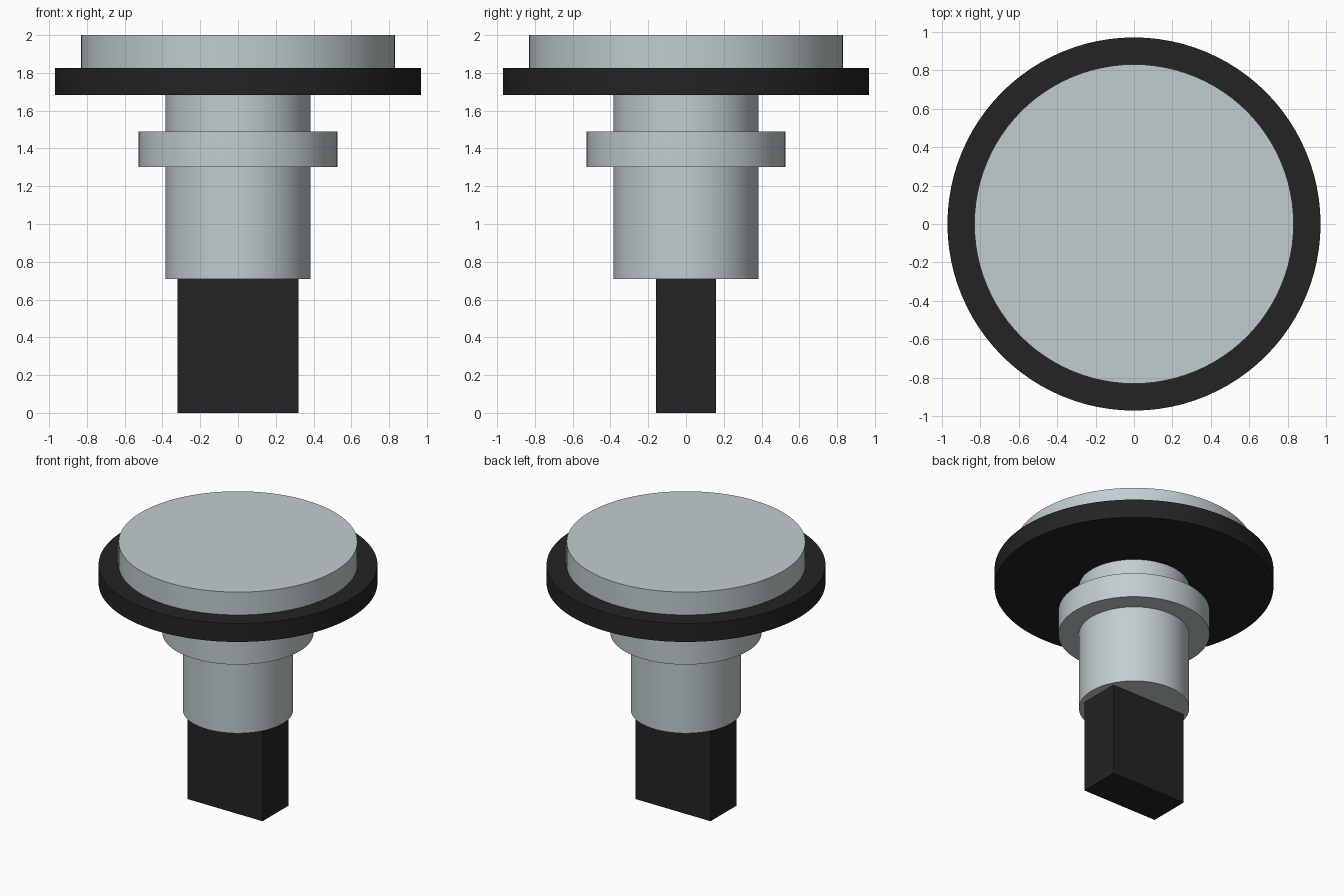
import bpy
import math

cube = bpy.data.objects.get("Cube")
if cube:
    bpy.data.objects.remove(cube, do_unlink=True)


def make_material(name, rgb):
    mat = bpy.data.materials.new(name)
    mat.use_nodes = True
    color = (*rgb, 1.0)
    mat.diffuse_color = color
    bsdf = next(n for n in mat.node_tree.nodes if n.type == 'BSDF_PRINCIPLED')
    bsdf.inputs["Base Color"].default_value = color
    return mat


metal = make_material("pale grey metal", (0.54, 0.61, 0.62))
rubber = make_material("black rubber", (0.017, 0.017, 0.017))


def disc(name, radius, bottom, top, mat):
    """Upright cylinder between two heights."""
    bpy.ops.mesh.primitive_cylinder_add(
        vertices=96, radius=radius, depth=top - bottom,
        location=(0, 0, (bottom + top) / 2))
    obj = bpy.context.object
    obj.name = name
    obj.data.materials.append(mat)
    bpy.ops.object.shade_smooth_by_angle(angle=math.radians(30))
    return obj


# Round head with its sealing ring
disc("head_cap", 0.83, 1.825, 2.0, metal)
disc("sealing_ring", 0.97, 1.683, 1.825, rubber)

# Barrel with a raised collar
disc("barrel", 0.383, 0.708, 1.683, metal)
disc("collar", 0.526, 1.302, 1.49, metal)

# Flat rectangular block below the barrel
bpy.ops.mesh.primitive_cube_add(size=1, location=(0, 0, 0.354))
block = bpy.context.object
block.name = "base_block"
block.scale = (0.638, 0.315, 0.708)
bpy.ops.object.transform_apply(location=False, rotation=False, scale=True)
block.data.materials.append(rubber)
